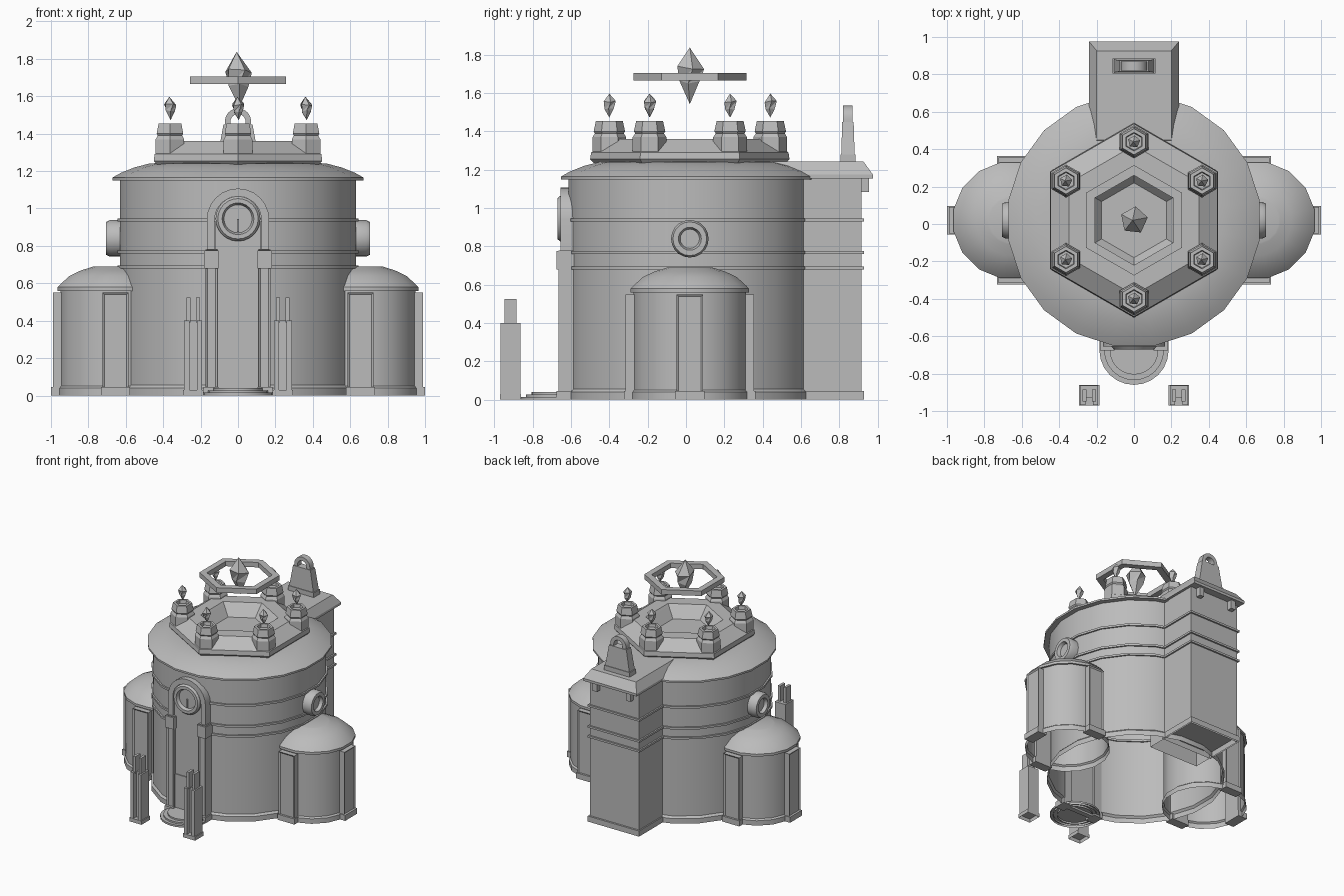
import bpy, bmesh, math, random
from mathutils import Matrix, Vector

cube = bpy.data.objects.get("Cube")
if cube:
    bpy.data.objects.remove(cube)
random.seed(4)
CY = 0.02  # centre line of the drum

stone = bpy.data.materials.new("grey stone")
stone.use_nodes = True
GREY = (0.5, 0.5, 0.5, 1)
stone.diffuse_color = GREY
stone.node_tree.nodes["Principled BSDF"].inputs["Base Color"].default_value = GREY


def finish(name, bm, smooth=None, fix=True):
    if fix:
        bmesh.ops.recalc_face_normals(bm, faces=bm.faces)
    me = bpy.data.meshes.new(name)
    bm.to_mesh(me)
    bm.free()
    ob = bpy.data.objects.new(name, me)
    bpy.context.collection.objects.link(ob)
    me.materials.append(stone)
    if smooth:
        bpy.ops.object.select_all(action='DESELECT')
        ob.select_set(True)
        bpy.context.view_layer.objects.active = ob
        bpy.ops.object.shade_smooth_by_angle(angle=math.radians(smooth))
    return ob


def lathe(name, profile, sides, loc, phase=0.0, smooth=None, cap=False, closed=False, turn=None):
    """Spin (radius, height) points round z; optionally cap the last ring or close the section."""
    bm = bmesh.new()
    rings = []
    for r, z in profile:
        rings.append([bm.verts.new((r * math.cos(phase + math.tau * i / sides),
                                    r * math.sin(phase + math.tau * i / sides), z)) for i in range(sides)])
    pairs = list(zip(rings, rings[1:]))
    if closed:
        pairs.append((rings[-1], rings[0]))
    for a, b in pairs:
        for i in range(sides):
            j = (i + 1) % sides
            bm.faces.new((a[i], a[j], b[j], b[i]))
    if cap:
        bm.faces.new(rings[-1])
    if turn:
        bm.transform(turn)
    bm.transform(Matrix.Translation(loc))
    return finish(name, bm, smooth, fix=closed)


def block(name, x, y, z, taper=(1, 1), inset=None, bottom=True):
    """Box from x, y, z ranges; taper scales the top; inset sinks a panel into faces facing that way."""
    bm = bmesh.new()
    bmesh.ops.create_cube(bm, size=1)
    for v in bm.verts:
        t = taper if v.co.z > 0 else (1, 1)
        v.co = [(r[0] + r[1]) / 2 + c * (r[1] - r[0]) * s
                for r, c, s in zip((x, y, z), v.co, (t[0], t[1], 1))]
    bm.normal_update()
    if inset:
        faces = [f for f in bm.faces if f.normal.dot(Vector(inset)) > 0.9]
        bmesh.ops.inset_region(bm, faces=faces, thickness=0.015, depth=-0.008)
    if not bottom:
        bmesh.ops.delete(bm, geom=[f for f in bm.faces if f.normal.z < -0.9], context='FACES')
    return finish(name, bm)


def arch(name, r_out, r_in, y, zc, z_low):
    """Upright round-headed band with straight legs, extruded along y."""
    angles = [math.pi * i / 12 for i in range(13)]
    bm = bmesh.new()
    rows = []
    for yy in y:
        for r in (r_out, r_in):
            pts = [(r, z_low)] + [(r * math.cos(a), zc + r * math.sin(a)) for a in angles] + [(-r, z_low)]
            rows.append([bm.verts.new((px, yy, pz)) for px, pz in pts])
    fo, fi, bo, bi = rows
    for a, b in ((fo, fi), (fi, bi), (bi, bo), (bo, fo)):
        for i in range(len(a) - 1):
            bm.faces.new((a[i], a[i + 1], b[i + 1], b[i]))
    for k in (0, -1):
        bm.faces.new((fo[k], fi[k], bi[k], bo[k]))
    return finish(name, bm, 35)


def crystal(name, loc, r, h):
    """Irregular five-sided gem, pointed at both ends."""
    bm = bmesh.new()
    rings = []
    for z, k in ((-0.12, 0.75), (0.16, 1.0)):
        rings.append([bm.verts.new((r * k * math.cos(math.tau * (i + z) / 5),
                                    r * k * math.sin(math.tau * (i + z) / 5),
                                    h * (z + random.uniform(-0.05, 0.05)))) for i in range(5)])
    low = bm.verts.new((0.1 * r, 0, -h / 2))
    top = bm.verts.new((-0.1 * r, 0, h / 2))
    a, b = rings
    for i in range(5):
        j = (i + 1) % 5
        bm.faces.new((low, a[j], a[i]))
        bm.faces.new((a[i], a[j], b[j]))
        bm.faces.new((a[i], b[j], b[i]))
        bm.faces.new((b[i], b[j], top))
    bm.transform(Matrix.Translation(loc))
    return finish(name, bm)


# Main drum, open underneath, with its bands and domed roof
half = math.pi / 20
lathe("drum_wall", [(0.655, 0), (0.655, 0.04), (0.64, 0.055), (0.64, 1.15)], 20, (0, CY, 0), half, 30)
for z in (0.68, 0.76, 0.93):
    lathe("drum_band", [(0.63, z), (0.652, z), (0.652, z + 0.016), (0.63, z + 0.016)],
          20, (0, CY, 0), half, 30, closed=True)
lathe("drum_roof", [(0.63, 1.15), (0.68, 1.15), (0.68, 1.165), (0.635, 1.19), (0.56, 1.22), (0.48, 1.24),
                    (0.4, 1.245)], 20, (0, CY, 0), half, 35, cap=True)

# Hexagonal roof platform with a sunken middle
hexa = math.pi / 6
lathe("roof_platform", [(0.5, 1.235), (0.52, 1.255), (0.515, 1.29), (0.4, 1.36), (0.285, 1.36), (0.27, 1.345),
                        (0.2, 1.27)], 6, (0, CY, 0), hexa, cap=True)

# Lamps with small crystals on the six corners
for i in range(6):
    a = hexa + i * math.pi / 3
    spot = (0.42 * math.cos(a), CY + 0.42 * math.sin(a), 0)
    lathe("lamp_base", [(0.088, 1.29), (0.088, 1.37), (0.075, 1.39), (0.082, 1.4), (0.07, 1.455), (0.05, 1.455),
                        (0.045, 1.43)], 6, spot, hexa, cap=True)
    crystal("lamp_crystal", (spot[0], spot[1], 1.535), 0.034, 0.125)

# Floating ring and the large crystal in it
lathe("floating_ring", [(0.295, 1.665), (0.295, 1.705), (0.24, 1.705), (0.24, 1.665)],
      6, (0, CY, 0), hexa, closed=True)
crystal("large_crystal", (0, CY, 1.69), 0.075, 0.295)

# Side wings with buttresses and round windows
for s in (1, -1):
    cx = 0.655 * s
    lathe("wing_wall", [(0.312, 0), (0.312, 0.04), (0.3, 0.05), (0.3, 0.565)], 16, (cx, CY, 0), math.pi / 16, 30)
    lathe("wing_roof", [(0.295, 0.56), (0.315, 0.56), (0.315, 0.58), (0.3, 0.595), (0.25, 0.64), (0.19, 0.668),
                        (0.13, 0.687), (0.12, 0.69)], 16, (cx, CY, 0), math.pi / 16, 35, cap=True)
    for t in (1, -1):
        ys = sorted((CY + 0.27 * t, CY + 0.335 * t))
        block("wing_buttress", (cx - 0.07, cx + 0.07), ys, (0, 0.55), inset=(0, t, 0))
        block("buttress_foot", (cx - 0.077, cx + 0.077), sorted((CY + 0.27 * t, CY + 0.343 * t)), (0, 0.045))
    block("end_buttress", sorted((0.92 * s, 0.99 * s)), (CY - 0.07, CY + 0.07), (0, 0.55), inset=(s, 0, 0))
    block("end_buttress_foot", sorted((0.92 * s, 1.0 * s)), (CY - 0.077, CY + 0.077), (0, 0.045))
    lathe("side_window", [(0.098, 0), (0.098, 0.06), (0.088, 0.08), (0.06, 0.08), (0.05, 0.055)], 20,
          (0.625 * s, CY, 0.84), 0, 35, cap=True, turn=Matrix.Rotation(s * math.pi / 2, 4, 'Y'))

# Entrance: door, pilasters, arch and clock
block("door", (-0.12, 0.12), (-0.64, -0.6), (0, 0.93))
block("door_lower_panel", (-0.11, 0.11), (-0.647, -0.63), (0.02, 0.31))
for s in (1, -1):
    block("door_pilaster", sorted((0.11 * s, 0.175 * s)), (-0.665, -0.58), (0, 0.78), inset=(0, -1, 0))
    block("pilaster_foot", sorted((0.105 * s, 0.185 * s)), (-0.677, -0.58), (0, 0.045))
    block("pilaster_capital", sorted((0.105 * s, 0.182 * s)), (-0.675, -0.58), (0.68, 0.775))
arch("entrance_arch", 0.167, 0.125, (-0.655, -0.58), 0.94, 0.775)
lathe("clock", [(0.12, 0), (0.12, 0.06), (0.108, 0.075), (0.085, 0.075), (0.075, 0.05)], 24,
      (0, -0.595, 0.945), 0, 35, cap=True, turn=Matrix.Rotation(math.pi / 2, 4, 'X'))
block("clock_hand", (-0.005, 0.005), (-0.655, -0.64), (0.875, 0.945))

# Round entrance steps
for r, z in ((0.185, 0.015), (0.16, 0.028), (0.13, 0.04)):
    lathe("entrance_step", [(r, 0), (r, z)], 24, (0, -0.675, 0), 0, 35, cap=True)

# Slotted posts before the entrance
for s in (1, -1):
    x = 0.24 * s
    block("post_foot", (x - 0.055, x + 0.055), (-0.97, -0.86), (0, 0.03), bottom=False)
    block("post_back", (x - 0.048, x + 0.048), (-0.93, -0.863), (0.03, 0.4))
    for t in (1, -1):
        block("post_side", sorted((x + 0.02 * t, x + 0.048 * t)), (-0.967, -0.9), (0.03, 0.4))
        block("post_prong", sorted((x + 0.015 * t, x + 0.036 * t)), (-0.948, -0.885), (0.39, 0.525))

# Rear tower with bands, hipped roof and corbels
block("tower_wall", (-0.22, 0.22), (0.45, 0.915), (0, 1.17), bottom=False)
block("tower_foot", (-0.23, 0.23), (0.6, 0.93), (0, 0.045), bottom=False)
for z in (0.68, 0.76, 0.93):
    block("tower_band", (-0.232, 0.232), (0.5, 0.928), (z, z + 0.016))
block("tower_eave", (-0.24, 0.24), (0.4, 0.975), (1.155, 1.175))
block("tower_roof", (-0.24, 0.24), (0.4, 0.975), (1.175, 1.243), taper=(0.83, 0.83))
for s in (1, -1):
    block("tower_corbel", (0.15 * s - 0.02, 0.15 * s + 0.02), (0.9, 0.955), (1.085, 1.155))

# Bell gable on the tower
block("gable_base", (-0.115, 0.115), (0.805, 0.885), (1.24, 1.28))
block("gable_body", (-0.108, 0.108), (0.81, 0.88), (1.28, 1.45), taper=(0.72, 0.85))
arch("gable_arch", 0.07, 0.04, (0.82, 0.868), 1.465, 1.44)
